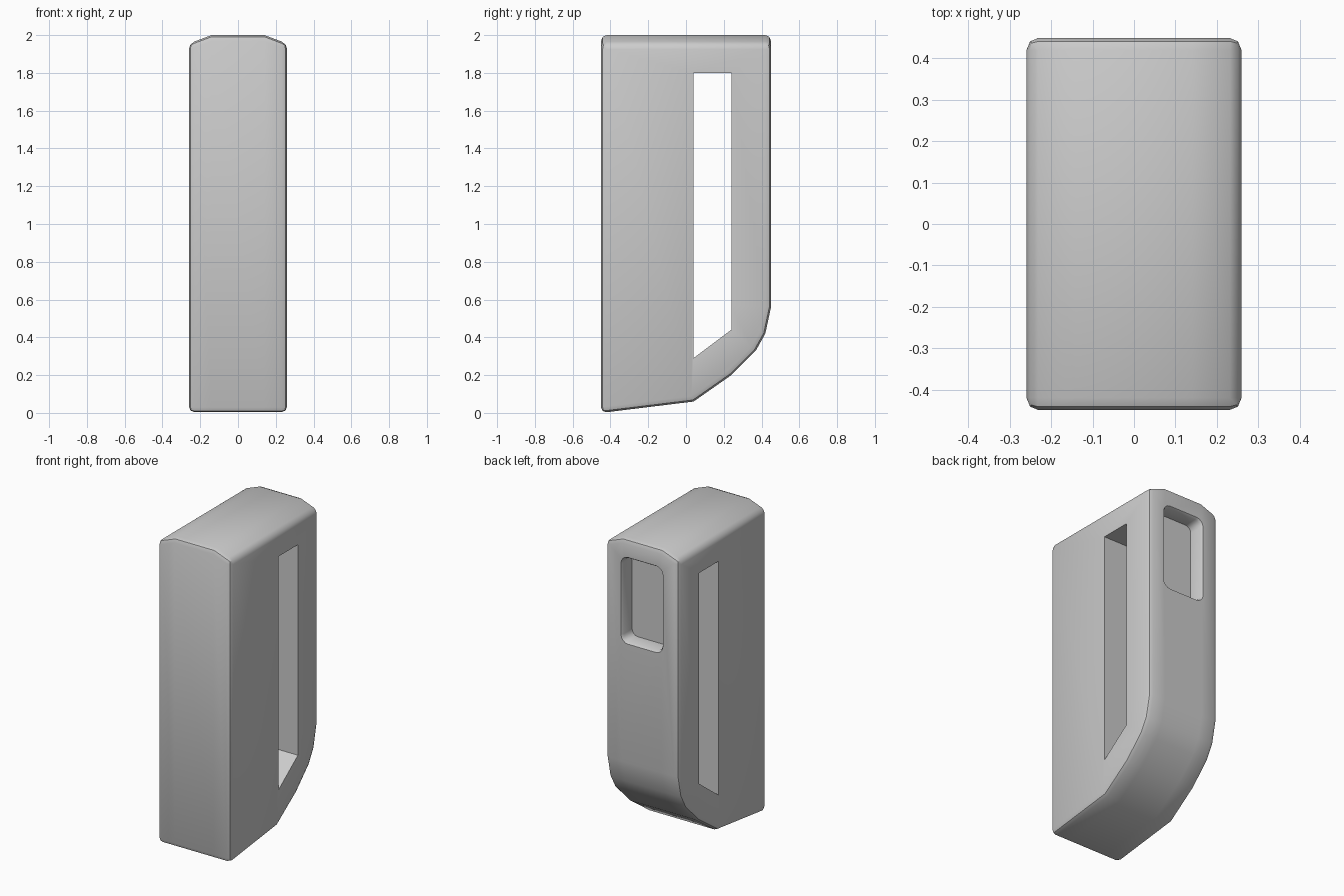
import bpy
import bmesh
import math

if "Cube" in bpy.data.objects:
    bpy.data.objects.remove(bpy.data.objects["Cube"], do_unlink=True)

# One plain grey for the whole part
grey = bpy.data.materials.new("plain grey")
grey.use_nodes = True
colour = (0.6, 0.6, 0.6, 1)
grey.diffuse_color = colour
grey.node_tree.nodes["Principled BSDF"].inputs["Base Color"].default_value = colour


def loft(name, rings):
    """Skin a row of matching closed rings and cap both ends."""
    bm = bmesh.new()
    loops = [[bm.verts.new(p) for p in ring] for ring in rings]
    for a, b in zip(loops, loops[1:]):
        for i in range(len(a)):
            j = (i + 1) % len(a)
            bm.faces.new((a[i], a[j], b[j], b[i]))
    bm.faces.new(loops[0])
    bm.faces.new(loops[-1])
    bmesh.ops.recalc_face_normals(bm, faces=bm.faces)
    mesh = bpy.data.meshes.new(name)
    bm.to_mesh(mesh)
    bm.free()
    mesh.materials.append(grey)
    obj = bpy.data.objects.new(name, mesh)
    bpy.context.collection.objects.link(obj)
    return obj


def apply(obj, mod):
    bpy.context.view_layer.objects.active = obj
    bpy.ops.object.modifier_apply(modifier=mod.name)


def cut(obj, cutter):
    cutter.hide_render = True
    mod = obj.modifiers.new("cut", "BOOLEAN")
    mod.operation = "DIFFERENCE"
    mod.solver = "EXACT"
    mod.object = cutter
    apply(obj, mod)
    bpy.data.objects.remove(cutter, do_unlink=True)


def rounded_rect(y, half_w, half_h, mid_z, radius, steps=4):
    """Rounded rectangle facing along y."""
    ring = []
    for k, (sx, sz) in enumerate(((1, 1), (-1, 1), (-1, -1), (1, -1))):
        for s in range(steps + 1):
            a = math.pi / 2 * (k + s / steps)
            ring.append((sx * (half_w - radius) + radius * math.cos(a), y,
                         mid_z + sz * (half_h - radius) + radius * math.sin(a)))
    return ring


# Body: side outline carried across the width, with a crowned top
lower_outline = [(-0.45, 0.0), (0.04, 0.06), (0.24, 0.2),
                 (0.37, 0.33), (0.42, 0.42), (0.45, 0.56)]
body_rings = []
for x, top in ((-0.26, 1.955), (-0.14, 2), (0.14, 2), (0.26, 1.955)):
    outline = lower_outline + [(0.45, top), (-0.45, top)]
    body_rings.append([(x, y, z) for y, z in outline])
body = loft("body", body_rings)

# Softened outer edges
bevel = body.modifiers.new("soft edges", "BEVEL")
bevel.width = 0.03
bevel.segments = 2
bevel.limit_method = "ANGLE"
bevel.angle_limit = math.radians(35)
apply(body, bevel)

# Long slot through the sides
slot_outline = [(0.04, 0.29), (0.24, 0.44), (0.24, 1.8), (0.04, 1.8)]
cut(body, loft("slot_cutter",
               [[(x, y, z) for y, z in slot_outline] for x in (-0.5, 0.5)]))

# Rounded pocket in the back, with a slightly flared rim
mid = 1.605
cut(body, loft("pocket_cutter", [
    rounded_rect(0.35, 0.14, 0.27, mid, 0.04),
    rounded_rect(0.435, 0.14, 0.27, mid, 0.04),
    rounded_rect(0.45, 0.15, 0.28, mid, 0.05),
    rounded_rect(0.5, 0.15, 0.28, mid, 0.05)]))

# Smooth shading with sharp corners kept
bpy.ops.object.select_all(action="DESELECT")
body.select_set(True)
bpy.context.view_layer.objects.active = body
bpy.ops.object.shade_smooth_by_angle(angle=math.radians(35))
